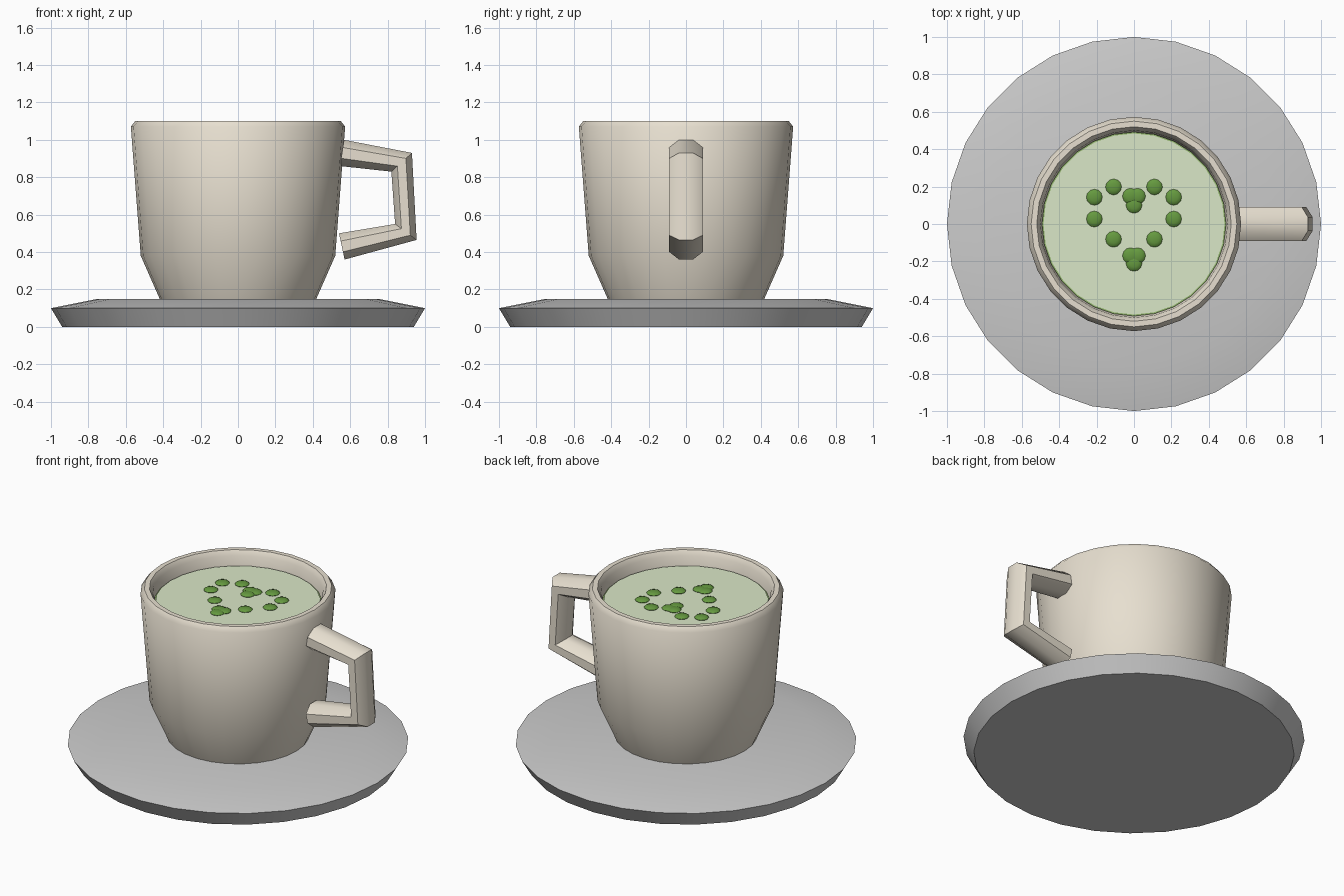
import bpy, bmesh
from math import sin, cos, pi, radians

if "Cube" in bpy.data.objects:
    bpy.data.objects.remove(bpy.data.objects["Cube"])

SIDES = 28


def material(name, rgb):
    m = bpy.data.materials.new(name)
    m.diffuse_color = (*rgb, 1)
    m.use_nodes = True
    m.node_tree.nodes["Principled BSDF"].inputs["Base Color"].default_value = m.diffuse_color
    return m


def finish(name, bm, mat, angle=40):
    bmesh.ops.recalc_face_normals(bm, faces=bm.faces)
    me = bpy.data.meshes.new(name)
    bm.to_mesh(me)
    bm.free()
    ob = bpy.data.objects.new(name, me)
    bpy.context.collection.objects.link(ob)
    me.materials.append(mat)
    bpy.ops.object.select_all(action='DESELECT')
    ob.select_set(True)
    bpy.context.view_layer.objects.active = ob
    bpy.ops.object.shade_smooth_by_angle(angle=radians(angle))
    return ob


def skin(bm, rings):
    """Join vertex rings with quads and cap both ends."""
    vs = [[bm.verts.new(p) for p in r] for r in rings]
    n = len(vs[0])
    for a, b in zip(vs, vs[1:]):
        for i in range(n):
            j = (i + 1) % n
            bm.faces.new((a[i], a[j], b[j], b[i]))
    bm.faces.new(vs[0])
    bm.faces.new(vs[-1])


def lathe(name, profile, mat, angle=40):
    bm = bmesh.new()
    skin(bm, [[(r * cos(2 * pi * i / SIDES), r * sin(2 * pi * i / SIDES), z)
               for i in range(SIDES)] for r, z in profile])
    return finish(name, bm, mat, angle)


clay = material("clay", (0.80, 0.74, 0.63))
plate = material("plate", (0.80, 0.80, 0.78))
foam = material("foam_green", (0.70, 0.80, 0.57))
tea = material("tea_green", (0.30, 0.48, 0.16))
leaf = material("leaf_green", (0.13, 0.32, 0.05))

# saucer
lathe("saucer", [(0.94, 0), (1.0, 0.10), (0.75, 0.15)], plate)

# cup: outer wall, rounded rim, inner wall
lathe("cup", [(0.41, 0.13), (0.52, 0.38), (0.573, 1.07), (0.55, 1.10),
              (0.52, 1.10), (0.50, 1.07), (0.49, 0.95), (0.45, 0.40), (0.36, 0.22)], clay, 50)

# drink and its pale surface
lathe("drink", [(0.44, 0.90), (0.492, 1.005)], tea)
lathe("drink_surface", [(0.484, 1.0), (0.484, 1.012)], foam)

# handle: octagonal section between outer and inner outline points (x, z)
outline = [((0.567, 1.0), (0.545, 0.86)), ((0.93, 0.93), (0.82, 0.83)),
           ((0.955, 0.465), (0.84, 0.55)), ((0.57, 0.36), (0.54, 0.50))]
rings = []
for (ox, oz), (ix, iz) in outline:
    ring = []
    for k in range(8):
        a = pi / 8 + k * pi / 4
        y = 0.09 * cos(a) / cos(pi / 8)
        t = 0.5 * sin(a) / cos(pi / 8)
        ring.append(((ox + ix) / 2 + t * (ox - ix), y, (oz + iz) / 2 + t * (oz - iz)))
    rings.append(ring)
bm = bmesh.new()
skin(bm, rings)
finish("handle", bm, clay, 50)

# heart of flattened dots on the drink
for k in range(14):
    t = 2 * pi * k / 14
    x = 0.0143 * 16 * sin(t) ** 3
    y = 0.0141 * (13 * cos(t) - 5 * cos(2 * t) - 2 * cos(3 * t) - cos(4 * t)) + 0.03
    bm = bmesh.new()
    bmesh.ops.create_uvsphere(bm, u_segments=12, v_segments=6, radius=0.043)
    bmesh.ops.scale(bm, vec=(1, 1, 0.3), verts=bm.verts)
    bmesh.ops.translate(bm, vec=(x, y, 1.016), verts=bm.verts)
    finish(f"heart_dot_{k + 1}", bm, leaf, 60)
